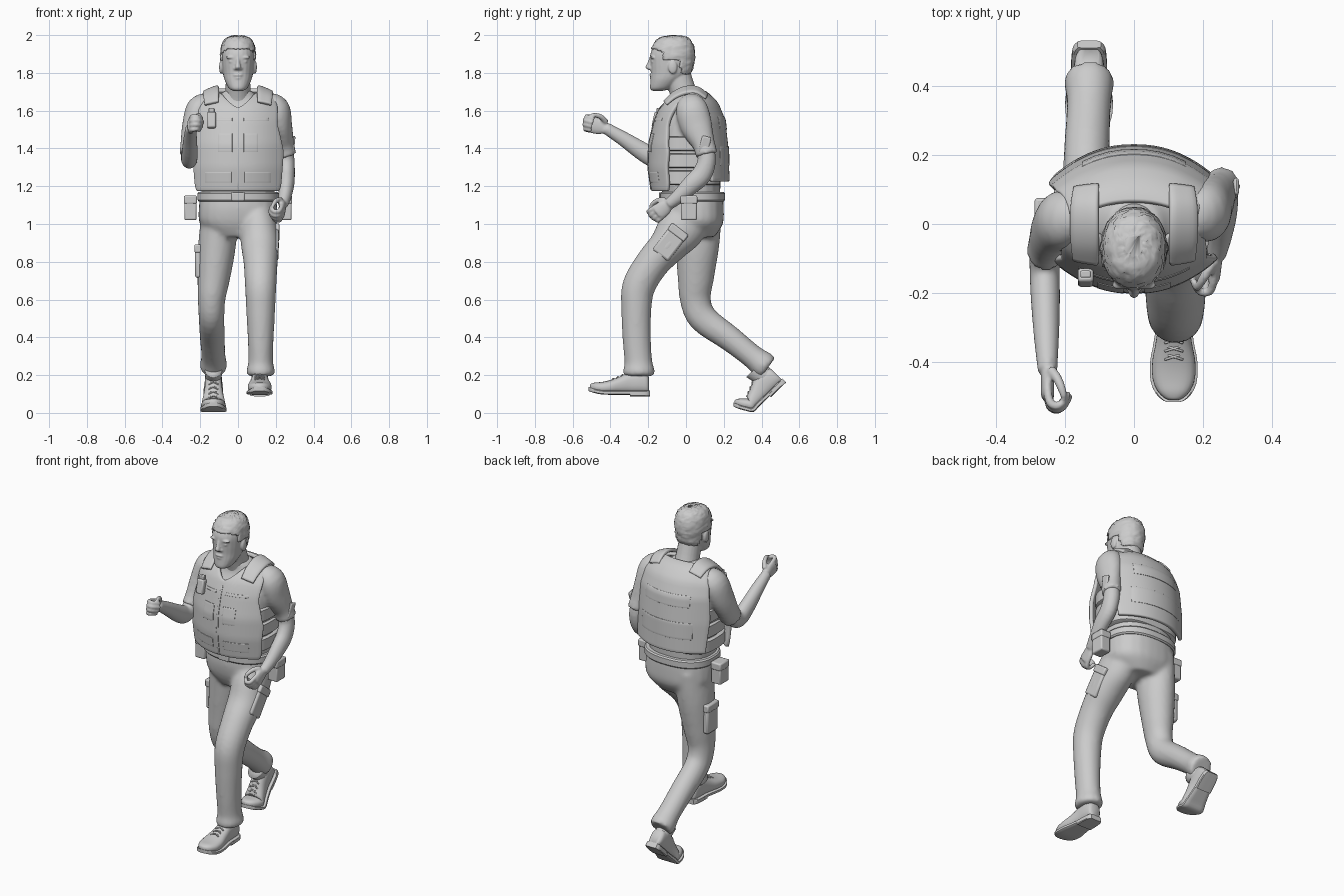
import bpy, bmesh, math, random
from mathutils import Vector as V

if "Cube" in bpy.data.objects:
    bpy.data.objects.remove(bpy.data.objects["Cube"])

random.seed(4)
Z, Y = (0, 0, 1), (0, -1, 0)

def make(name, verts, faces):
    me = bpy.data.meshes.new(name)
    me.from_pydata([tuple(v) for v in verts], [], faces)
    bm = bmesh.new(); bm.from_mesh(me)
    bmesh.ops.recalc_face_normals(bm, faces=bm.faces)
    bm.to_mesh(me); bm.free()
    ob = bpy.data.objects.new(name, me)
    bpy.context.collection.objects.link(ob)
    me.shade_smooth()
    return ob

def spline(rings, steps):
    out, n = [], len(rings)
    for i in range(n - 1):
        a, b, c, d = (rings[max(0, min(n - 1, i + k))] for k in (-1, 0, 1, 2))
        for j in range(steps):
            t = j / steps
            out.append([0.5 * (2*q + (r-p)*t + (2*p-5*q+4*r-s)*t*t + (3*q-p-3*r+s)*t**3)
                        for p, q, r, s in zip(a, b, c, d)])
    return out + [list(rings[-1])]

def loft(name, rings, axis=None, p=2, n=24, steps=4, ref=(1, 0, 0)):
    """Skin through rings (x, y, z, rx, ry); axis fixes the ring normal, p is the superellipse power."""
    rs = spline(rings, steps)
    verts, faces = [], []
    for i, r in enumerate(rs):
        t = V(rs[min(i+1, len(rs)-1)][:3]) - V(rs[max(i-1, 0)][:3])
        t = V(axis) if axis else t.normalized()
        u = V(ref); u = (u - t * u.dot(t)).normalized(); w = t.cross(u)
        for k in range(n):
            c, s = math.cos(2*math.pi*k/n), math.sin(2*math.pi*k/n)
            f = (abs(c)**p + abs(s)**p) ** (-1/p)
            verts.append(V(r[:3]) + u*c*f*r[3] + w*s*f*r[4])
    for i in range(len(rs) - 1):
        for k in range(n):
            m = (k + 1) % n
            faces.append((i*n+k, i*n+m, i*n+n+m, i*n+n+k))
    faces += [tuple(range(n)), tuple(range(len(verts)-n, len(verts)))]
    return make(name, verts, faces)

def sharp(ob):
    ob.data.set_sharp_from_angle(angle=math.radians(40))
    return ob

def ball(name, c, r):
    return loft(name, [(c[0], c[1], c[2] - r[2]*math.cos(a*math.pi/8), r[0]*math.sin(a*math.pi/8)+1e-4,
                r[1]*math.sin(a*math.pi/8)+1e-4) for a in range(9)], Z, n=16, steps=1)

def box(name, c, size, rot=(0, 0, 0), bev=.008):
    x, y, z = (s/2 for s in size)
    vs = [(a, b, d) for a in (-x, x) for b in (-y, y) for d in (-z, z)]
    ob = make(name, vs, [(0,1,3,2), (4,5,7,6), (0,1,5,4), (2,3,7,6), (0,2,6,4), (1,3,7,5)])
    ob.location, ob.rotation_euler = c, rot
    m = ob.modifiers.new('bevel', 'BEVEL'); m.width, m.segments = bev, 2
    return sharp(ob)

def fuse(name, parts, voxel, smooth=6):
    bpy.ops.object.select_all(action='DESELECT')
    for o in parts: o.select_set(True)
    bpy.context.view_layer.objects.active = parts[0]
    bpy.ops.object.join()
    ob = parts[0]; ob.name = name
    m = ob.modifiers.new('remesh', 'REMESH'); m.mode, m.voxel_size, m.use_smooth_shade = 'VOXEL', voxel, True
    m = ob.modifiers.new('smooth', 'SMOOTH'); m.iterations = smooth
    return ob

def lerp(tab, z):
    for (a, p), (b, q) in zip(tab, tab[1:]):
        if z <= b:
            return p + (q - p) * max(0, (z - a) / (b - a))
    return tab[-1][1]

# trousers: pelvis and two legs in a running stride
pelvis = loft('pelvis', [(0,.04,1.16,.198,.155), (0,.04,1.08,.208,.16), (0,.045,1.0,.2,.15), (0,.04,.93,.12,.11)], Z, p=2.4)
front_leg = loft('front_leg', [(.1,.05,1.08,.09,.12), (.11,-.03,.97,.1,.125), (.117,-.1,.88,.1,.1), (.12,-.18,.79,.09,.09),
    (.12,-.25,.67,.083,.088), (.12,-.263,.55,.077,.08), (.12,-.26,.38,.068,.075), (.12,-.252,.27,.066,.074), (.12,-.25,.225,.075,.084), (.12,-.25,.195,.07,.08)])
rear_leg = loft('rear_leg', [(-.1,.06,1.08,.09,.13), (-.11,.06,.9,.1,.118), (-.128,.052,.72,.087,.097), (-.14,.05,.6,.073,.082),
    (-.14,.09,.5,.068,.077), (-.136,.23,.395,.066,.068), (-.13,.35,.3,.064,.063), (-.13,.405,.257,.072,.072), (-.13,.432,.237,.067,.067)])
fuse('trousers', [pelvis, front_leg, rear_leg], .012)

# shoes: shaped upper, sole, heel and laces, bent at the ball of the foot
def shoe(name, x, heel_y, z, bend, k=1):
    ball_d = .215 * k
    def place(ob):
        for v in ob.data.vertices:
            d, h = -v.co.y * k, v.co.z
            t = max(0, min(1, (ball_d + .04 - d) / .08)); a = bend * t*t*(3 - 2*t)
            dd = d - ball_d
            d2, h2 = ball_d + dd*math.cos(a) + h*math.sin(a), h*math.cos(a) - dd*math.sin(a)
            v.co = (x + v.co.x, heel_y - d2, z + h2 + max(0, d - .22)**2 * 2)
    prof = [(0,.028,.1), (.012,.04,.118), (.05,.045,.135), (.1,.046,.128), (.15,.053,.104), (.2,.062,.085),
            (.25,.061,.072), (.285,.047,.062), (.305,.028,.05), (.312,.012,.04)]
    place(loft(name + '_upper', [(0,-d,(h+.012)/2,w,(h-.012)/2) for d, w, h in prof], Y, p=2.6))
    place(loft(name + '_ankle', [(0,-.05,.08,.042,.048), (0,-.057,.13,.045,.054), (0,-.063,.165,.046,.055)], Z))
    sole = [(d + (.006 if d > .2 else -.006 if d < .012 else 0), w + .006) for d, w, _ in prof]
    place(sharp(loft(name + '_sole', [(0,-d,.017,w,.011) for d, w in sole], Y, p=8)))
    place(sharp(loft(name + '_heel', [(0,-d,.01,w,.012) for d, w in sole[:4]], Y, p=8)))
    for i in range(4):
        d, h = .115 + .024*i, lerp([(a, c) for a, _, c in prof], .115 + .024*i)
        for s in (-1, 1):
            place(loft(name + '_lace', [(-.026,-d+.008*s,h-.006,.0035,.0035), (0,-d,h+.003,.0035,.0035),
                  (.026,-d-.008*s,h-.006,.0035,.0035)], ref=Z, n=8))
shoe('front_shoe', .115, -.197, .09, 0)
shoe('rear_shoe', -.13, .588, 0, math.radians(44), 1.06)

# shirt with short sleeves
torso = loft('torso', [(0,.03,1.14,.19,.15), (0,.015,1.3,.205,.17), (0,.015,1.45,.21,.168), (0,.02,1.56,.212,.14),
    (0,.02,1.63,.18,.1), (0,.01,1.67,.11,.08), (0,-.005,1.705,.075,.07)], Z, p=2.4)
sl = loft('sleeve_l', [(.15,.02,1.65,.05,.06), (.203,.03,1.61,.07,.085), (.225,.055,1.52,.062,.085),
    (.246,.095,1.42,.052,.06), (.256,.11,1.365,.054,.06)])
sr = loft('sleeve_r', [(-.15,.02,1.65,.05,.06), (-.203,.015,1.61,.07,.085), (-.236,-.01,1.52,.06,.08),
    (-.253,-.055,1.42,.052,.065), (-.257,-.085,1.37,.054,.064)])
fuse('shirt', [torso, sl, sr], .011)
box('sleeve_patch', (.292,.1,1.42), (.016,.05,.09), (-.25,.1,0))

# bare forearms with half-closed hands (f forward, p palm side, s thumb side)
def arm(name, rings, wrist, f, p, s):
    f, p, s = V(f).normalized(), V(p), V(s)
    s = (s - f*s.dot(f)).normalized(); p = (p - f*p.dot(f) - s*p.dot(s)).normalized()
    w = V(wrist)
    def tube(pts, ref):
        return loft('finger', [(*(w + f*a + p*b + s*c), r, r) for a, b, c, r in pts], n=12, ref=ref)
    parts = [loft(name, rings)]
    parts.append(loft('palm', [(*(w + f*a), b, .019) for a, b in ((-.03,.029), (0,.03), (.03,.041), (.065,.044), (.08,.036))], ref=s))
    for i in range(4):
        c, l = .034 - .022*i, (1, 1.08, 1, .82)[i]
        parts.append(tube([(.06,0,c,.012), (.06+.045*l,.008,c*1.05,.0125), (.06+.052*l,.035*l,c,.0115),
                           (.06+.022*l,.056*l,c*.95,.011), (.06+.01*l,.056*l,c*.95,.006)], s))
    parts.append(tube([(.005,.01,.03,.015), (.035,.028,.05,.014), (.07,.042,.054,.012), (.095,.048,.046,.008)], p))
    fuse(name, parts, .006, 3)
arm('lowered_arm', [(.246,.095,1.42,.043,.048), (.255,.11,1.34,.044,.048), (.258,.085,1.265,.043,.053), (.257,.03,1.21,.041,.05),
    (.248,-.04,1.145,.034,.038), (.238,-.09,1.105,.028,.03)], (.238,-.09,1.105), (-.1,-.78,-.6), (-1,0,0), (0,-.6,.7))
arm('raised_arm', [(-.253,-.05,1.43,.043,.05), (-.258,-.095,1.365,.044,.05), (-.258,-.15,1.345,.043,.052), (-.256,-.22,1.378,.042,.05),
    (-.253,-.33,1.45,.036,.039), (-.25,-.425,1.507,.028,.03)], (-.25,-.425,1.507), (0,-.95,.25), (1,0,0), (0,.3,.9))

# head, face and neck
HEAD = [(0,-.15,1.705,.025,.028), (0,-.134,1.718,.048,.056), (0,-.106,1.76,.07,.082), (0,-.082,1.8,.08,.104),
        (0,-.076,1.85,.086,.113), (0,-.073,1.9,.088,.116), (0,-.068,1.945,.079,.1), (0,-.064,1.975,.056,.072), (0,-.062,1.987,.02,.025)]
face = [loft('head', HEAD, Z, p=2.2)]
face.append(loft('neck', [(0,.015,1.62,.085,.08), (0,-.012,1.69,.068,.07), (0,-.05,1.8,.064,.072)]))
face.append(loft('nose', [(0,-.18,1.885,.009,.012), (0,-.19,1.855,.01,.014), (0,-.197,1.83,.016,.018), (0,-.188,1.816,.014,.012)], Z))
for s in (-1, 1):
    face += [ball('ear', (s*.09,-.07,1.83), (.01,.024,.036)), ball('brow', (s*.036,-.176,1.882), (.03,.014,.008)),
             ball('eye', (s*.035,-.174,1.86), (.014,.011,.007)), ball('nostril', (s*.014,-.184,1.823), (.01,.012,.009))]
face += [ball('lip', (0,-.182,1.788), (.027,.013,.007)), ball('lip', (0,-.179,1.773), (.023,.013,.008)), ball('chin', (0,-.168,1.733), (.03,.022,.02))]
fuse('head', face, .005, 3)

# cropped hair: enlarged scalp trimmed at the hairline and roughened
hair = loft('hair', [(x, y, z + max(0, z-1.88)*.1, a + .006, b + .005) for x, y, z, a, b in HEAD], Z, p=2.2, n=48, steps=6)
bm = bmesh.new(); bm.from_mesh(hair.data)
edge = [(-.2,1.925), (-.135,1.915), (-.125,1.86), (-.09,1.865), (-.04,1.86), (-.03,1.79), (.1,1.775)]
bmesh.ops.delete(bm, geom=[v for v in bm.verts if v.co.z < lerp(edge, v.co.y)], context='VERTS')
for v in bm.verts:
    v.co += V((random.uniform(-1, 1), random.uniform(-1, 1), random.uniform(-1, 1))) * .003
bm.to_mesh(hair.data); bm.free()
m = hair.modifiers.new('solid', 'SOLIDIFY'); m.thickness, m.offset = .01, -1

# padded vest: curved front and back panels share one surface function
YC = {-1: [(1.17,-.18), (1.3,-.198), (1.42,-.195), (1.55,-.165), (1.62,-.135), (1.67,-.085), (1.71,-.02)],
      1: [(1.22,.228), (1.4,.222), (1.55,.205), (1.64,.168), (1.69,.115), (1.715,.06)]}
HW = {-1: [(0,.215), (.06,.225), (.4,.238), (.55,.222), (.68,.205), (.85,.207), (1,.195)],
      1: [(0,.225), (.4,.242), (.62,.236), (.8,.22), (1,.18)]}
def vest_y(s, x, z, off=0):
    return lerp(YC[s], z) - s*.1*(abs(x)/.24)**2.2 + s*off
def grid(name, pts, rows, cols, thick):
    ob = make(name, pts, [(i*cols+j, i*cols+j+1, i*cols+cols+j+1, i*cols+cols+j) for i in range(rows-1) for j in range(cols-1)])
    m = ob.modifiers.new('solid', 'SOLIDIFY'); m.thickness, m.offset = thick, 0
    m = ob.modifiers.new('bevel', 'BEVEL'); m.width, m.segments = thick*.3, 2
    return sharp(ob)
def top(s, x):
    return 1.71 if s > 0 else 1.615 + .075 * min(1, abs(x)/.09)**1.5
def panel(name, s, z0):
    pts = []
    for i in range(25):
        for j in range(25):
            t = i/24; x = (j/12 - 1) * lerp(HW[s], t); z = z0 + t*(top(s, x) - z0)
            pts.append((x, vest_y(s, x, z, -.008), z - (max(0, abs(x) - .13)*.3 if t > .8 else 0)*(t-.8)*5))
    grid(name, pts, 25, 25, .022)
def patch(name, s, x0, x1, z0, z1, off=.004, thick=.004):
    pts = [(x0 + (x1-x0)*j/8, vest_y(s, x0 + (x1-x0)*j/8, z0 + (z1-z0)*i/8, off), z0 + (z1-z0)*i/8) for i in range(9) for j in range(9)]
    grid(name, pts, 9, 9, thick)
panel('vest_front', -1, 1.175)
panel('vest_back', 1, 1.225)
patch('vest_zip', -1, -.006, .006, 1.18, 1.59, .005)
patch('back_upper_patch', 1, -.15, .15, 1.5, 1.57)
patch('back_lower_patch', 1, -.17, .17, 1.31, 1.41)
for s in (-1, 1):
    patch('chest_pocket', -1, *sorted((s*.03, s*.105)), 1.38, 1.48)
    patch('chest_strip', -1, *sorted((s*.03, s*.16)), 1.545, 1.56)
    patch('lower_pocket', -1, *sorted((s*.035, s*.175)), 1.22, 1.275)
    loft('shoulder_strap', [(s*.14,-.11,1.64,.038,.008), (s*.142,-.06,1.683,.042,.011), (s*.143,.0,1.708,.044,.012),
        (s*.142,.06,1.706,.042,.012), (s*.138,.11,1.675,.038,.008)], p=4, ref=(1, 0, -s*.4))
for z in (1.245, 1.335, 1.425):
    sharp(loft('side_band', [(0,.015,z+d,.222-e,.168-e) for d, e in ((-.038,.006), (-.033,0), (.033,0), (.038,.006))], Z, p=3, n=48, steps=1))

# belt, buckle, radio and pouches
sharp(loft('belt', [(0,.035,1.12+d,.208+e,.165+e) for d, e in ((0,0), (.008,.007), (.042,.007), (.05,0))], Z, p=2.4, n=48, steps=1))
box('buckle', (0,-.138,1.145), (.07,.012,.045))
box('radio', (-.14,-.155,1.55), (.045,.04,.085), (-.2, 0, 0))
box('radio_clip', (-.14,-.145,1.6), (.03,.02,.03), bev=.004)
for s, y in ((-1, .03), (1, .015)):
    box('belt_pouch', (s*.252, y, 1.078), (.065, .085, .115))
    box('pouch_lid', (s*.252, y, 1.128), (.07, .09, .045))
# cargo pockets on the thighs
for n, x, y, z, r in (('front', .196, -.085, .9, -.65), ('rear', -.208, .06, .8, 0)):
    box(n + '_cargo_pocket', (x, y, z), (.038, .105, .17), (r, 0, 0), .012)
    box(n + '_cargo_flap', (x + .003*(1 if x > 0 else -1), y - math.sin(r)*.07, z + math.cos(r)*.07), (.04, .11, .045), (r, 0, 0))
